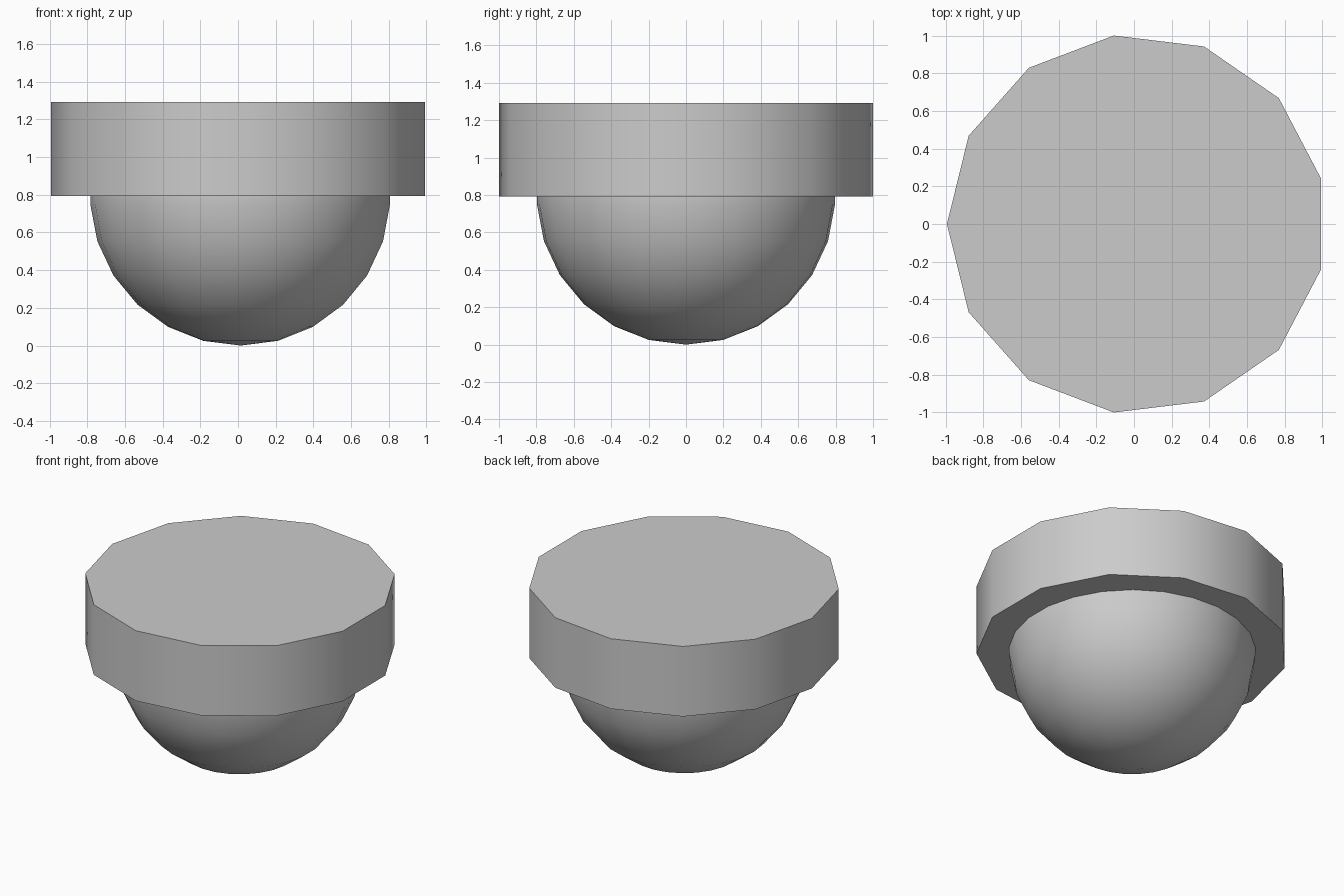
import bpy, bmesh
from math import sin, cos, pi, radians

if "Cube" in bpy.data.objects:
    bpy.data.objects.remove(bpy.data.objects["Cube"])

CX = 0.0146  # shared axis; odd-sided rings are centred by their bounds


def lathe(name, profile, sides):
    """Revolve (radius, z) points around the axis, one vertex facing -x."""
    bm = bmesh.new()
    rings = []
    for r, z in profile:
        if r < 1e-6:
            rings.append([bm.verts.new((CX, 0, z))])
        else:
            rings.append([bm.verts.new((CX - r * cos(2 * pi * i / sides),
                                        -r * sin(2 * pi * i / sides), z))
                          for i in range(sides)])
    for a, b in zip(rings, rings[1:]):
        for i in range(sides):
            j = (i + 1) % sides
            if len(a) == 1:
                bm.faces.new((a[0], b[j], b[i]))
            else:
                bm.faces.new((a[i], a[j], b[j], b[i]))
    # flat end caps
    for ring in (rings[0], rings[-1]):
        if len(ring) > 1:
            bm.faces.new(ring)
    bmesh.ops.recalc_face_normals(bm, faces=bm.faces)
    mesh = bpy.data.meshes.new(name)
    bm.to_mesh(mesh)
    bm.free()
    obj = bpy.data.objects.new(name, mesh)
    bpy.context.collection.objects.link(obj)
    bpy.ops.object.select_all(action='DESELECT')
    obj.select_set(True)
    bpy.context.view_layer.objects.active = obj
    bpy.ops.object.shade_smooth_by_angle(angle=radians(35))
    return obj


# Thirteen-sided disc on top
lathe("top_disc", [(1.0073, 0.793), (1.0073, 1.293)], 13)

# Rounded bowl below, its upper rim just inside the disc
R = 0.8
bowl = [(R * sin(k * 2 * pi / 25), R - R * cos(k * 2 * pi / 25)) for k in range(7)]
bowl.append((R * 0.998, R))
lathe("round_base", bowl, 25)
